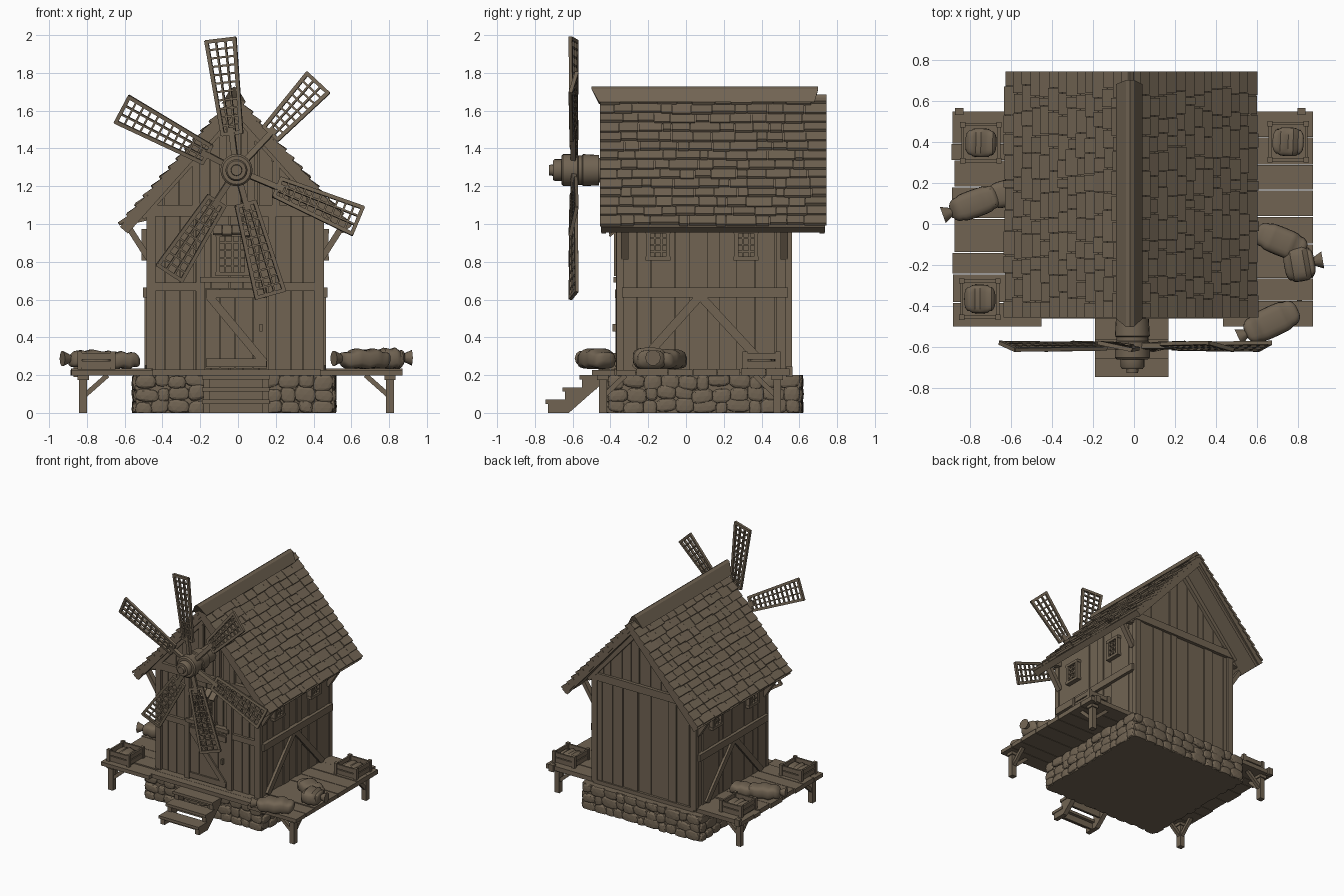
import bpy, bmesh, math, random
from mathutils import Vector as V, Matrix

if "Cube" in bpy.data.objects:
    bpy.data.objects.remove(bpy.data.objects["Cube"])

random.seed(4)
R = random.uniform
wood = bpy.data.materials.new("weathered_brown")
wood.diffuse_color = (0.165, 0.127, 0.086, 1)
wood.use_nodes = True
wood.node_tree.nodes["Principled BSDF"].inputs["Base Color"].default_value = wood.diffuse_color
C = -0.015                                   # house centre line in x


def done(bm, name, smooth=False):
    bmesh.ops.recalc_face_normals(bm, faces=bm.faces[:])
    me = bpy.data.meshes.new(name)
    bm.to_mesh(me)
    bm.free()
    me.materials.append(wood)
    ob = bpy.data.objects.new(name, me)
    bpy.context.collection.objects.link(ob)
    if smooth:
        bpy.ops.object.select_all(action='DESELECT')
        ob.select_set(True)
        bpy.context.view_layer.objects.active = ob
        bpy.ops.object.shade_smooth_by_angle(angle=math.radians(40))
    return ob


def box(bm, x0, x1, y0, y1, z0, z1):
    m = Matrix.Translation(((x0+x1)/2, (y0+y1)/2, (z0+z1)/2)) @ Matrix.Diagonal((x1-x0, y1-y0, z1-z0, 1))
    return bmesh.ops.create_cube(bm, size=1, matrix=m)['verts']


def bar(bm, p, q, w, t, n=(0, -1, 0)):
    """Plank from p to q, w wide, t thick along n."""
    p, q = V(p), V(q)
    d = (q - p).normalized()
    n = V(n)
    n = (n - d * n.dot(d)).normalized()
    s = d.cross(n)
    m = Matrix((s * w, n * t, d * (q-p).length)).transposed().to_4x4()
    bmesh.ops.create_cube(bm, size=1, matrix=Matrix.Translation((p+q)/2) @ m)


def prism(bm, pts, a, b, axis='y'):
    mk = (lambda u, z, t: (u, t, z)) if axis == 'y' else (lambda u, z, t: (t, u, z))
    lo = [bm.verts.new(mk(u, z, a)) for u, z in pts]
    hi = [bm.verts.new(mk(u, z, b)) for u, z in pts]
    bm.faces.new(lo)
    bm.faces.new(hi)
    for i in range(len(pts)):
        j = (i+1) % len(pts)
        bm.faces.new((lo[i], lo[j], hi[j], hi[i]))


def splits(a, b, w, jit=0.25):
    """Irregular board edges between a and b."""
    n = max(1, round((b-a)/w))
    s = (b-a)/n
    return [a] + [a + s*(i + R(-jit, jit)) for i in range(1, n)] + [b]


def under(x):                                # underside of roof
    return 1.62 - abs(x - C) * 1.12


# stone base with bulging stones
bm = bmesh.new()
X0, X1, Y0, Y1 = -0.54, 0.5, -0.41, 0.6
box(bm, X0, X1, Y0, Y1, 0, 0.2)
for a, b, fix, ax in ((X0, X1, Y0, 0), (X0, X1, Y1, 0), (Y0, Y1, X0, 1), (Y0, Y1, X1, 1)):
    for z in (0.03, 0.098, 0.167):
        e = splits(a, b, 0.095)
        for u, v in zip(e, e[1:]):
            c = [(u+v)/2, fix]
            s = [(v-u)*0.55, R(0.015, 0.024)]
            if ax:
                c.reverse()
                s.reverse()
            vs = bmesh.ops.create_icosphere(bm, subdivisions=2, radius=1)['verts']
            rot, h, zc = R(-0.25, 0.25), R(0.034, 0.046), z + R(-0.012, 0.012)
            for k in vs:
                q = [math.copysign(abs(t)**0.7, t) for t in k.co]
                k.co = (c[0]+q[0]*s[0], c[1]+q[1]*s[1],
                        min(0.2, max(0, zc + q[2]*h + q[ax]*rot*0.03)))
done(bm, "stone_base")

# deck: boards along x, side wings stand slightly forward
bm = bmesh.new()
for a, b in ((-0.88, -0.45), (0.43, 0.87)):
    e = splits(-0.5, 0.55, 0.14)
    for u, v in zip(e, e[1:]):
        box(bm, a + R(-.008, .008), b, u+.002, v-.002, 0.198, 0.232 + R(-.005, .004))
for u, v in ((-0.46, -0.4), (-0.398, -0.33)):
    box(bm, -0.46, 0.44, u, v, 0.198, 0.23)
box(bm, -0.46, 0.44, 0.5, 0.56, 0.198, 0.23)
done(bm, "deck_boards")

# deck legs with two braces each
bm = bmesh.new()
for x, s in ((-0.82, 1), (0.805, -1)):
    for y, t in ((-0.44, 1), (0.483, -1)):
        box(bm, x-.021, x+.021, y-.021, y+.021, 0, 0.2)
        bar(bm, (x, y, 0.085), (x+s*.13, y, 0.2), 0.026, 0.026)
        bar(bm, (x, y, 0.085), (x, y+t*.12, 0.2), 0.026, 0.026, (1, 0, 0))
        box(bm, x-.03, x+.03, y-.03, y+.03, 0.175, 0.2)
    box(bm, x-.03-.02*s, x+.01-.02*s, 0.53, 0.565, 0.19, 0.245)
done(bm, "deck_legs")

# front steps
bm = bmesh.new()
for x in (-0.165, 0.145):
    prism(bm, [(-.73, 0), (-.62, 0), (-.45, .15), (-.45, .18), (-.55, .18), (-.55, .115),
               (-.64, .115), (-.64, .05), (-.73, .05)], x-.018, x+.018, 'x')
for y, z in ((-0.745, 0.07), (-0.655, 0.135), (-0.565, 0.2)):
    box(bm, -0.19, 0.168, y, y+.115, z-.022, z)
    box(bm, -0.17, 0.15, y+.075, y+.09, max(0, z-.075), z-.02)
done(bm, "front_steps")

# house core
bm = bmesh.new()
prism(bm, [(C-.45, .2), (C+.45, .2), (C+.45, 1.11), (C, 1.615), (C-.45, 1.11)], -0.325, 0.53)
done(bm, "house_core")

# vertical wall boards, cut to the roof line on the gables
bm = bmesh.new()
for side, y in ((-1, -0.325), (1, 0.53)):
    for lo, hi in ((0.215, 1.07), (1.07, None)):
        e = splits(C-.455, C+.455, 0.085)
        for u, v in zip(e, e[1:]):
            u, v = u+.002, v-.002
            top = [(v, hi or under(v)), (u, hi or under(u))]
            if not hi and u < C < v:
                top.insert(1, (C, under(C)))
            prism(bm, [(u, lo), (v, lo)] + top, y - side*.01, y + side*R(.01, .022))
for side in (-1, 1):
    e = splits(-0.34, 0.545, 0.085)
    for u, v in zip(e, e[1:]):
        x = C + side*.45
        prism(bm, [(u+.002, .215), (v-.002, .215), (v-.002, 1.1), (u+.002, 1.1)],
              x - side*.01, x + side*R(.006, .016), 'x')
done(bm, "wall_boards")

# timber frame
bm = bmesh.new()
for y, s in ((-0.345, -1), (0.548, 1)):
    for t in (-1, 1):
        box(bm, C+t*.445-.024, C+t*.445+.024, y-.022, y+.014, .215, 1.1)
        bar(bm, (C+t*.5, y+s*.008, under(C+.5)-.02), (C, y+s*.008, 1.595), .05, .03)
    box(bm, C-.48, C+.48, y-.022, y+.02, 1.04, 1.1)
for a, b in ((-0.46, -0.19), (0.17, 0.43)):
    box(bm, a, b, -0.365, -0.34, 0.645, 0.69)
for x in (-0.2, 0.18):
    box(bm, x-.022, x+.022, -0.37, -0.34, .23, 1.05)
for x, z in ((-0.22, 1.33), (0.2, 1.33), (-0.08, 1.5), (0.07, 1.5)):
    box(bm, x-.02, x+.02, -0.365, -0.34, 1.09, z)
for s in (-1, 1):
    x = C + s*.468
    box(bm, x-.02, x+.02, -0.34, 0.54, 0.61, 0.665)
    for y in (-0.27, 0.43):
        bar(bm, (x, 0.075, .62), (x, y, .235), .045, .026, (1, 0, 0))
    for y in (-0.325, 0.52):                 # eave brackets
        bar(bm, (C+s*.46, y, .82), (C+s*.575, y, 1.0), .032, .04)
        bar(bm, (C+s*.45, y, 1.04), (C+s*.58, y, 1.01), .035, .04)
done(bm, "timber_frame")

# roof slab and under-rafters
bm = bmesh.new()
prism(bm, [(C-.61, .985), (C, 1.672), (C+.61, .985), (C+.575, .955), (C, 1.615), (C-.575, .955)], -0.45, 0.737)
for s in (-1, 1):
    for y in (-0.435, 0.72):
        bar(bm, (C+s*.585, y, .965), (C, y, 1.62), .045, .025)
done(bm, "roof_slab")

# shingles in overlapping rows
bm = bmesh.new()
A = math.atan2(0.69, 0.615)
STEP = 0.923/14
for s in (-1, 1):
    d, n = V((s*math.cos(A), 0, -math.sin(A))), V((s*math.sin(A), 0, math.cos(A)))
    for i in range(14):
        e = splits(-0.458, 0.745, 0.1, 0.35)
        for u, v in zip(e, e[1:]):
            o = V((C, (u+v)/2, 1.69))
            p = o + d*max(0, i*STEP - .01) - n*.018
            q = o + d*((i+1)*STEP + R(-.006, .008)) + n*R(-.008, .002)
            bar(bm, p, q, v-u-.004, 0.017, n)
done(bm, "roof_shingles")

# ridge cap with pointed front end
bm = bmesh.new()
K = -0.02
prism(bm, [(K-.068, 1.635), (K-.02, 1.715), (K, 1.728), (K+.02, 1.715), (K+.062, 1.645), (K, 1.66)], -0.46, 0.70)
for v in bm.verts:
    if v.co.y < 0 and v.co.z > 1.7:
        v.co.y = -0.5
    elif v.co.y > 0 and v.co.z < 1.7:
        v.co.y = 0.68
done(bm, "ridge_cap")

# door with frame and diagonal
bm = bmesh.new()
e = splits(-0.175, 0.155, 0.083, 0.1)
for u, v in zip(e, e[1:]):
    box(bm, u+.002, v-.002, -0.362, -0.335, .235, .66)
for z in (.265, .63):
    box(bm, -.17, .15, -.375, -.35, z-.022, z+.022)
bar(bm, (-.155, -.362, .62), (.14, -.362, .265), .042, .024)
box(bm, -.2, .18, -.385, -.34, .69, .72)
box(bm, .115, .13, -.39, -.36, .43, .47)
done(bm, "door")


# lattice windows: centre point, half width, half height, facing direction
def window(name, c, hw, hh, face, cols, rows):
    bm = bmesh.new()
    c, f = V(c), V(face)
    s, up = f.cross(V((0, 0, 1))), V((0, 0, 1))
    bar(bm, c-up*hh-f*.012, c+up*hh-f*.012, hw*2, .016, f)
    for k in (-1, 1):
        bar(bm, c+s*k*hw-up*(hh+.01), c+s*k*hw+up*(hh+.01), .022, .04, f)
        bar(bm, c+up*k*hh-s*(hw+.015), c+up*k*hh+s*(hw+.015), .022, .042, f)
    for i in range(1, cols):
        o = c + s*hw*(2*i/cols-1)
        bar(bm, o-up*hh, o+up*hh, .01, .02, f)
    for i in range(1, rows):
        o = c + up*hh*(2*i/rows-1)
        bar(bm, o-s*hw, o+s*hw, .01, .02, f)
    done(bm, name)


window("front_window", (-.03, -.36, .84), .075, .105, (0, -1, 0), 4, 5)
for s, side in ((-1, "left"), (1, "right")):
    for y, end in ((-.148, "front"), (.318, "back")):
        window(f"{side}_{end}_window", (C+s*.475, y, .89), .052, .072, (s, 0, 0), 3, 4)
bm = bmesh.new()                             # sloped shade above the front window
for i in range(4):
    x = -.108 + i*.05
    bar(bm, (x, -.345, .99), (x, -.405, .945+R(-.012, .012)), .047, .012, (0, -1, 1))
done(bm, "window_shade")

# hub, lathed around y
bm = bmesh.new()
prof = [(-.725, 0), (-.725, .028), (-.705, .03), (-.705, .05), (-.695, .058), (-.66, .058), (-.66, .075),
        (-.65, .085), (-.575, .085), (-.57, .078), (-.55, .078), (-.545, .085), (-.46, .08), (-.46, .065), (-.33, .065)]
HX, HZ, N = -0.008, 1.285, 24
rings = [[bm.verts.new((HX+r*math.cos(k*math.tau/N), y, HZ+r*math.sin(k*math.tau/N))) for k in range(N)]
         for y, r in prof]
for a, b in zip(rings, rings[1:]):
    for k in range(N):
        bm.faces.new((a[k], a[k-1], b[k-1], b[k]))
bmesh.ops.remove_doubles(bm, verts=bm.verts[:], dist=1e-5)
done(bm, "hub", True)

# six lattice sails
for i, (ang, L, r0) in enumerate(((97, .70, .19), (47, .636, .26), (-22.7, .70, .23),
                                  (-74.8, .686, .18), (237, .655, .19), (152, .69, .17))):
    bm = bmesh.new()
    a, tw = math.radians(ang), math.radians(12)
    d = V((math.cos(a), 0, math.sin(a)))
    s = V((-math.sin(a)*math.cos(tw), math.sin(tw), math.cos(a)*math.cos(tw)))
    n = d.cross(s)
    hub = V((HX, -0.595, HZ))

    def P(r, k):                             # k runs -1..1 across the widening sail
        return hub + d*r + s*k*(.05 + .027*(r-r0)/(L-r0))
    bar(bm, P(.06, 0), P(r0+.04, 0), .03, .026, n)
    for k, w in ((-1, .02), (-.33, .01), (.33, .01), (1, .02)):
        bar(bm, P(r0, k), P(L, k), w, .018, n)
    rows = round((L-r0)/.048)
    for j in range(rows+1):
        r = r0 + (L-r0-.014)*j/rows + .007
        e = j in (0, rows)
        bar(bm, P(r, -1.08), P(r, 1.08), .02 if e else .011, .02 if e else .013, n)
    done(bm, f"sail_{i+1}")


# stuffed sack, lying along its own x
def sack(name, x, y, z, l, w, h, deg, neck=0):
    bm = bmesh.new()
    bmesh.ops.create_uvsphere(bm, u_segments=20, v_segments=18, radius=1, matrix=Matrix.Rotation(math.pi/2, 4, 'Y'))
    for v in bm.verts:
        band = 0.93 if 0.42 < abs(v.co.x) < 0.58 else 1
        q = [math.copysign(abs(t)**0.65, t) for t in v.co]
        v.co = (q[0]*l, q[1]*w*band, max(-h, q[2]*h*band + .006*math.sin(q[0]*9+x*7)))
    if neck:
        m = Matrix.Translation((neck*(l+.015), 0, .005)) @ Matrix.Rotation(neck*math.pi/2, 4, 'Y')
        bmesh.ops.create_cone(bm, cap_ends=True, segments=10, radius1=.018, radius2=.042, depth=.05, matrix=m)
    bm.transform(Matrix.Translation((x, y, z+h)) @ Matrix.Rotation(math.radians(deg), 4, 'Z'))
    done(bm, name, True)


for i, a in enumerate(((-.775, .10, .232, .125, .068, .05, 20, -1), (-.62, .15, .232, .1, .065, .045, 15, 0),
                       (.67, -.475, .232, .14, .075, .052, 25, -1), (.715, -.085, .232, .13, .07, .05, -22, 0),
                       (.805, -.195, .232, .075, .085, .055, 10, 1))):
    sack(f"grain_sack_{i+1}", *a)

# crates holding small sacks
for i, (x, y) in enumerate(((.75, .4), (-.745, .395), (-.75, -.365))):
    bm = bmesh.new()
    h = .088
    box(bm, x-h, x+h, y-h, y+h, .23, .245)
    for s in (-1, 1):
        for t in (-1, 1):
            box(bm, x+s*h-.013, x+s*h+.013, y+t*h-.013, y+t*h+.013, .23, .325)
        for z in (.24, .282):
            box(bm, x+s*h-.007, x+s*h+.007, y-h-.012, y+h+.012, z, z+.035)
            box(bm, x-h-.012, x+h+.012, y+s*h-.007, y+s*h+.007, z, z+.035)
    done(bm, f"crate_{i+1}")
    sack(f"crate_sack_{i+1}", x, y, .24, .076, .07, .034, R(-6, 6))
